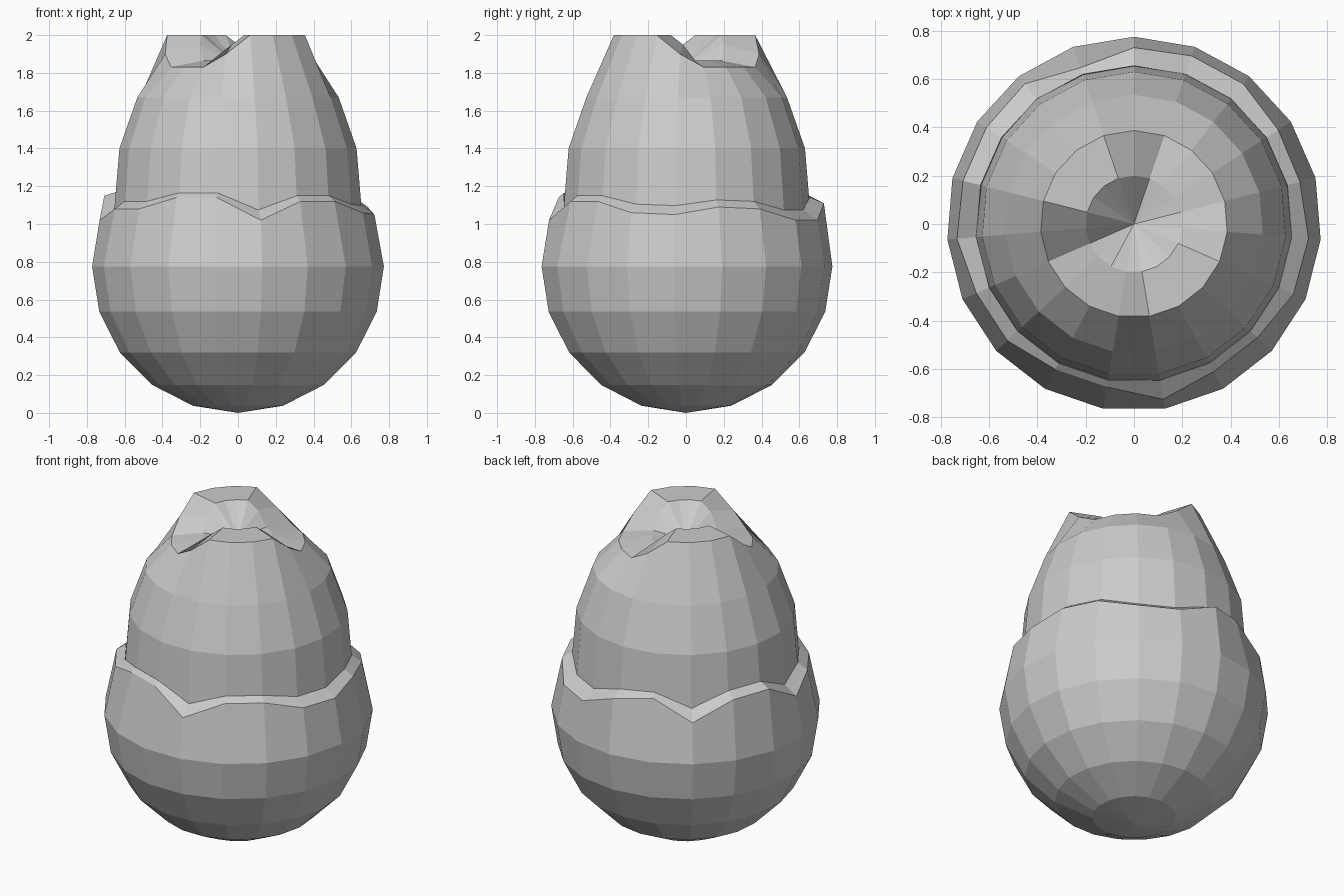
import bpy, bmesh, math

cube = bpy.data.objects.get("Cube")
if cube:
    bpy.data.objects.remove(cube, do_unlink=True)

SIDES = 19
RADIUS = 0.775

grey = bpy.data.materials.new("plain grey")
grey.use_nodes = True
grey.diffuse_color = (0.6, 0.6, 0.6, 1)
grey.node_tree.nodes["Principled BSDF"].inputs["Base Color"].default_value = (0.6, 0.6, 0.6, 1)


def ring(radius, height):
    """Points of one level; radius and height may be a number or a list per side."""
    points = []
    for k in range(SIDES):
        a = math.pi / 2 + k * math.tau / SIDES
        r = radius[k] if isinstance(radius, list) else radius
        z = height[k] if isinstance(height, list) else height
        points.append((r * math.cos(a), r * math.sin(a), z))
    return points


def lathe(name, rings, start=None, end=None):
    """Bridge rings from bottom to top, with optional pole heights at each end."""
    bm = bmesh.new()
    loops = [[bm.verts.new(p) for p in level] for level in rings]
    for low, high in zip(loops, loops[1:]):
        for k in range(SIDES):
            n = (k + 1) % SIDES
            bm.faces.new((low[k], low[n], high[n], high[k]))
    for z, loop in ((start, loops[0]), (end, loops[-1])):
        if z is not None:
            pole = bm.verts.new((0, 0, z))
            for k in range(SIDES):
                bm.faces.new((pole, loop[k], loop[(k + 1) % SIDES]))
    bmesh.ops.recalc_face_normals(bm, faces=bm.faces)
    mesh = bpy.data.meshes.new(name)
    bm.to_mesh(mesh)
    bm.free()
    mesh.materials.append(grey)
    obj = bpy.data.objects.new(name, mesh)
    bpy.context.collection.objects.link(obj)
    return obj


# Lower shell: part of a sphere with an uneven thick rim
rim_z = [1.11, 1.14, 1.02, 1.14, 1.15, 1.02, 1.08, 1.08, 1.14, 1.14,
         1.02, 1.12, 1.12, 1.06, 1.05, 1.09, 1.08, 1.02, 1.02]
rim_r = [math.sqrt(RADIUS ** 2 - (z - RADIUS) ** 2) for z in rim_z]
for k in (0, 3, 4):
    rim_r[k] = 0.73
lip_z = [0.75 * z + 0.31 for z in rim_z]
shell = [ring(RADIUS * math.sin(t), RADIUS * (1 - math.cos(t)))
         for t in (math.radians(18 * i) for i in range(1, 6))]
shell += [ring(rim_r, rim_z), ring(0.655, lip_z), ring(0.64, 0.98)]
lathe("lower_shell", shell, start=0.0)

# Upper body: tapered, with two raised tabs around a sunken crown
tabs = (1, 2, 3, 4, 10, 11, 12, 13)
shoulders = (0, 5, 9, 14)


def crown(low, middle):
    return [2.0 if k in tabs else middle if k in shoulders else low
            for k in range(SIDES)]


body = [ring(0.66, 1.0), ring(0.655, 1.1), ring(0.63, 1.4), ring(0.535, 1.67),
        ring(0.387, crown(1.83, 1.9)), ring(0.2, crown(1.865, 1.95))]
lathe("upper_body", body, start=1.0, end=1.84)
